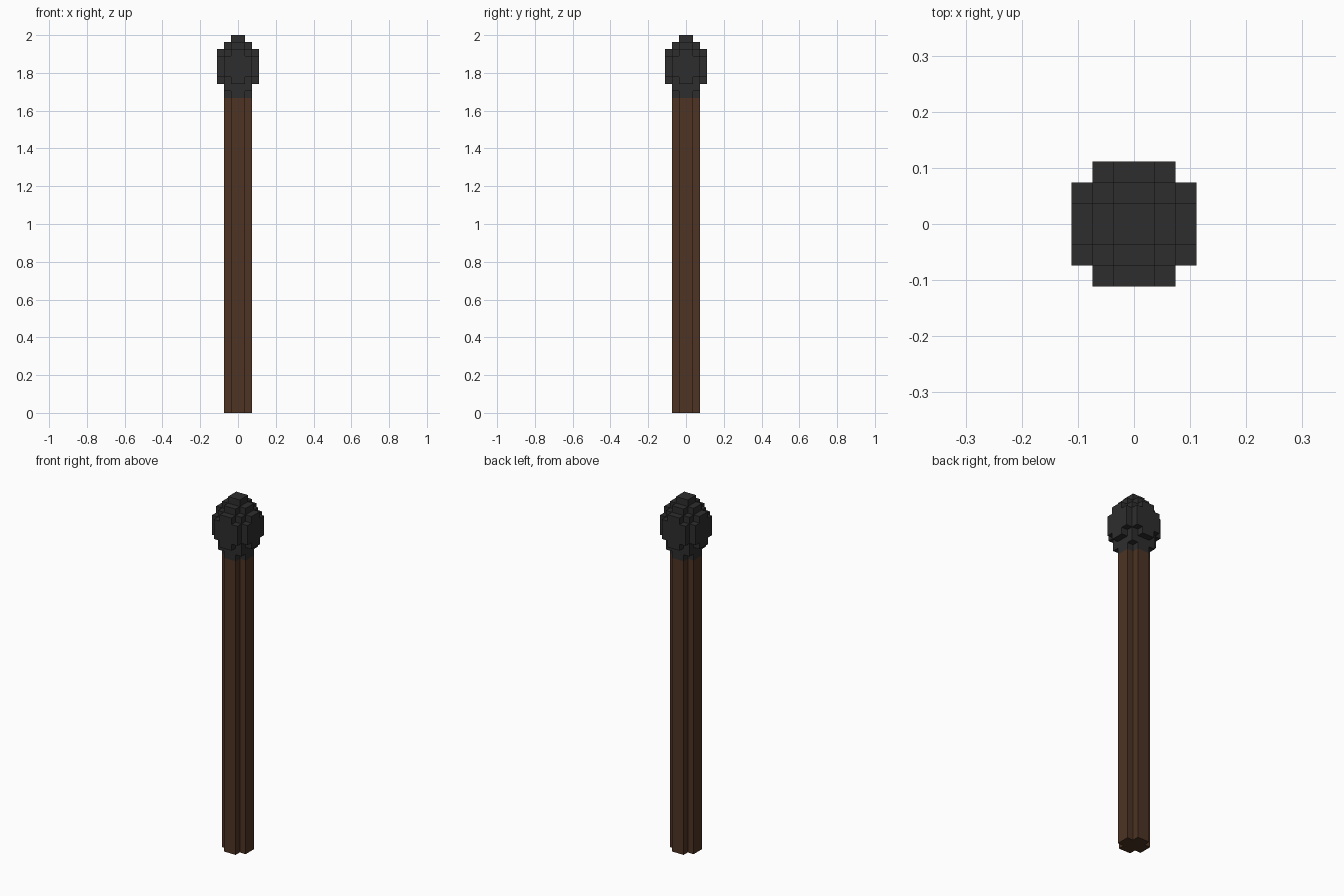
import bpy, bmesh, math

if "Cube" in bpy.data.objects:
    bpy.data.objects.remove(bpy.data.objects["Cube"])

U = 2 / 54          # edge of one cube cell


def material(name, color):
    m = bpy.data.materials.new(name)
    m.diffuse_color = (*color, 1)
    m.use_nodes = True
    m.node_tree.nodes["Principled BSDF"].inputs["Base Color"].default_value = m.diffuse_color
    return m


brown = material("brown_wood", (0.074, 0.034, 0.017))
charcoal = material("charcoal", (0.027, 0.027, 0.027))


def layer(rects, z0, z1):
    """Cells inside any of the centred half-size rectangles, from z0 up to z1."""
    return {(x, y, z) for a, b in rects for x in range(-a, a)
            for y in range(-b, b) for z in range(z0, z1)}


SQUARE2 = [(1, 1)]
PLUS4 = [(2, 1), (1, 2)]
SQUARE4 = [(2, 2)]
STAR6 = [(2, 2), (3, 1), (1, 3)]
ROUND6 = [(3, 2), (2, 3)]

# Square stick with notched corners
stick_cells = layer(PLUS4, 0, 45)

# Rounded head, stacked from neck to tip
head_cells = set()
for rects, z0, z1 in [(PLUS4, 45, 46), (SQUARE4, 46, 47), (STAR6, 47, 48),
                      (ROUND6, 48, 51), (STAR6, 51, 52), (PLUS4, 52, 53),
                      (SQUARE2, 53, 54)]:
    head_cells |= layer(rects, z0, z1)

solid = stick_cells | head_cells


def build(name, cells, mat):
    """Skin the exposed sides of the cells and merge the flat areas."""
    bm = bmesh.new()
    verts = {}

    def vert(p):
        if p not in verts:
            verts[p] = bm.verts.new([c * U for c in p])
        return verts[p]

    for cell in sorted(cells):
        for axis in range(3):
            for side in (0, 1):
                neighbour = list(cell)
                neighbour[axis] += 2 * side - 1
                if tuple(neighbour) in solid:
                    continue
                ring = []
                for i, j in ((0, 0), (1, 0), (1, 1), (0, 1)):
                    p = list(cell)
                    p[axis] += side
                    p[(axis + 1) % 3] += i
                    p[(axis + 2) % 3] += j
                    ring.append(vert(tuple(p)))
                bm.faces.new(ring if side else ring[::-1])
    bmesh.ops.dissolve_limit(bm, angle_limit=math.radians(1),
                             verts=bm.verts[:], edges=bm.edges[:])
    mesh = bpy.data.meshes.new(name)
    bm.to_mesh(mesh)
    bm.free()
    mesh.materials.append(mat)
    obj = bpy.data.objects.new(name, mesh)
    bpy.context.collection.objects.link(obj)
    return obj


build("stick", stick_cells, brown)
build("head", head_cells, charcoal)
